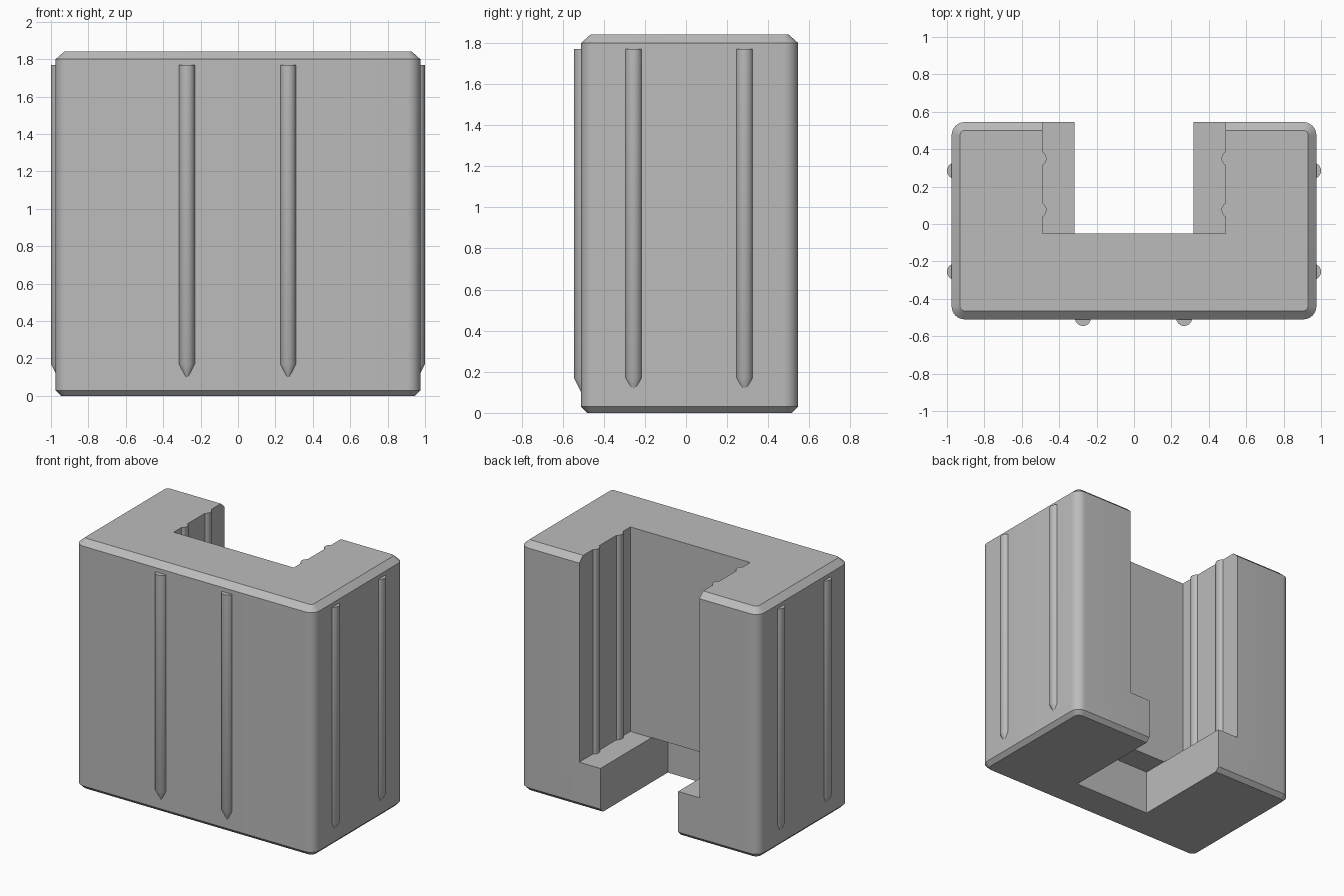
import bpy, bmesh
from math import sin, cos, pi, radians

cube = bpy.data.objects.get("Cube")
if cube:
    bpy.data.objects.remove(cube, do_unlink=True)

# One plain grey material
grey = bpy.data.materials.new("plain grey")
grey.use_nodes = True
colour = (0.5, 0.5, 0.5, 1)
grey.diffuse_color = colour
grey.node_tree.nodes["Principled BSDF"].inputs["Base Color"].default_value = colour


def loft(name, rings):
    """Closed solid through rings of matching points."""
    bm = bmesh.new()
    loops = [[bm.verts.new(p) for p in ring] for ring in rings]
    n = len(loops[0])
    for a, b in zip(loops, loops[1:]):
        for i in range(n):
            j = (i + 1) % n
            bm.faces.new((a[i], a[j], b[j], b[i]))
    bm.faces.new(loops[0][::-1])
    bm.faces.new(loops[-1])
    bmesh.ops.recalc_face_normals(bm, faces=bm.faces)
    mesh = bpy.data.meshes.new(name)
    bm.to_mesh(mesh)
    bm.free()
    mesh.materials.append(grey)
    obj = bpy.data.objects.new(name, mesh)
    bpy.context.collection.objects.link(obj)
    return obj


def select(obj):
    bpy.ops.object.select_all(action='DESELECT')
    obj.select_set(True)
    bpy.context.view_layer.objects.active = obj


def smooth(obj):
    select(obj)
    bpy.ops.object.shade_smooth_by_angle(angle=radians(30))


def cut(obj, cutter):
    mod = obj.modifiers.new("cut", 'BOOLEAN')
    mod.operation = 'DIFFERENCE'
    mod.solver = 'EXACT'
    mod.object = cutter
    select(obj)
    bpy.ops.object.modifier_apply(modifier=mod.name)
    bpy.data.objects.remove(cutter, do_unlink=True)


# Block outline with rounded corners
HALF_X, FRONT, BACK, RADIUS, TOP = 0.975, -0.51, 0.545, 0.07, 1.84


def outline(inset, z):
    r = RADIUS - inset
    pts = []
    corners = [(1, BACK - RADIUS), (-1, BACK - RADIUS),
               (-1, FRONT + RADIUS), (1, FRONT + RADIUS)]
    for k, (side, cy) in enumerate(corners):
        cx = side * (HALF_X - RADIUS)
        for i in range(9):
            a = (k + i / 8) * pi / 2
            pts.append((cx + r * cos(a), cy + r * sin(a), z))
    return pts


block = loft("block", [outline(0.03, 0), outline(0, 0.03),
                       outline(0, TOP - 0.04), outline(0.045, TOP)])

# Upper pocket, its side walls ribbed
WALL, LEDGE, POCKET_FRONT = 0.49, 0.33, -0.05
right_wall = [(WALL, POCKET_FRONT)]
for y in (0.075, 0.35):
    for i in range(13):
        a = radians(-61.6 + 123.2 * i / 12)
        right_wall.append((0.51 - 0.042 * cos(a), y + 0.042 * sin(a)))
right_wall.append((WALL, 1))
pocket = right_wall + [(-x, y) for x, y in reversed(right_wall)]
cut(block, loft("pocket_cutter", [[(x, y, z) for x, y in pocket] for z in (LEDGE, 2)]))

# Narrower lower slot, reaching further forward under the wall
slot = [(-0.317, -0.24), (0.317, -0.24), (0.317, 1), (-0.317, 1)]
cut(block, loft("slot_cutter", [[(x, y, z) for x, y in slot] for z in (-1, LEDGE + 0.001)]))
smooth(block)


# Outer ribs with pointed lower ends
def rib(name, x, y):
    def ring(r, z):
        return [(x + r * cos(i * pi / 12), y + r * sin(i * pi / 12), z) for i in range(24)]
    smooth(loft(name, [ring(0.002, 0.088), ring(0.043, 0.17), ring(0.043, 1.77)]))


rib("front_rib_right", -0.273, -0.502)
rib("front_rib_left", 0.268, -0.502)
for label, side in (("left", 1), ("right", -1)):
    rib(label + "_side_rib_front", side * 0.957, -0.255)
    rib(label + "_side_rib_back", side * 0.957, 0.285)
